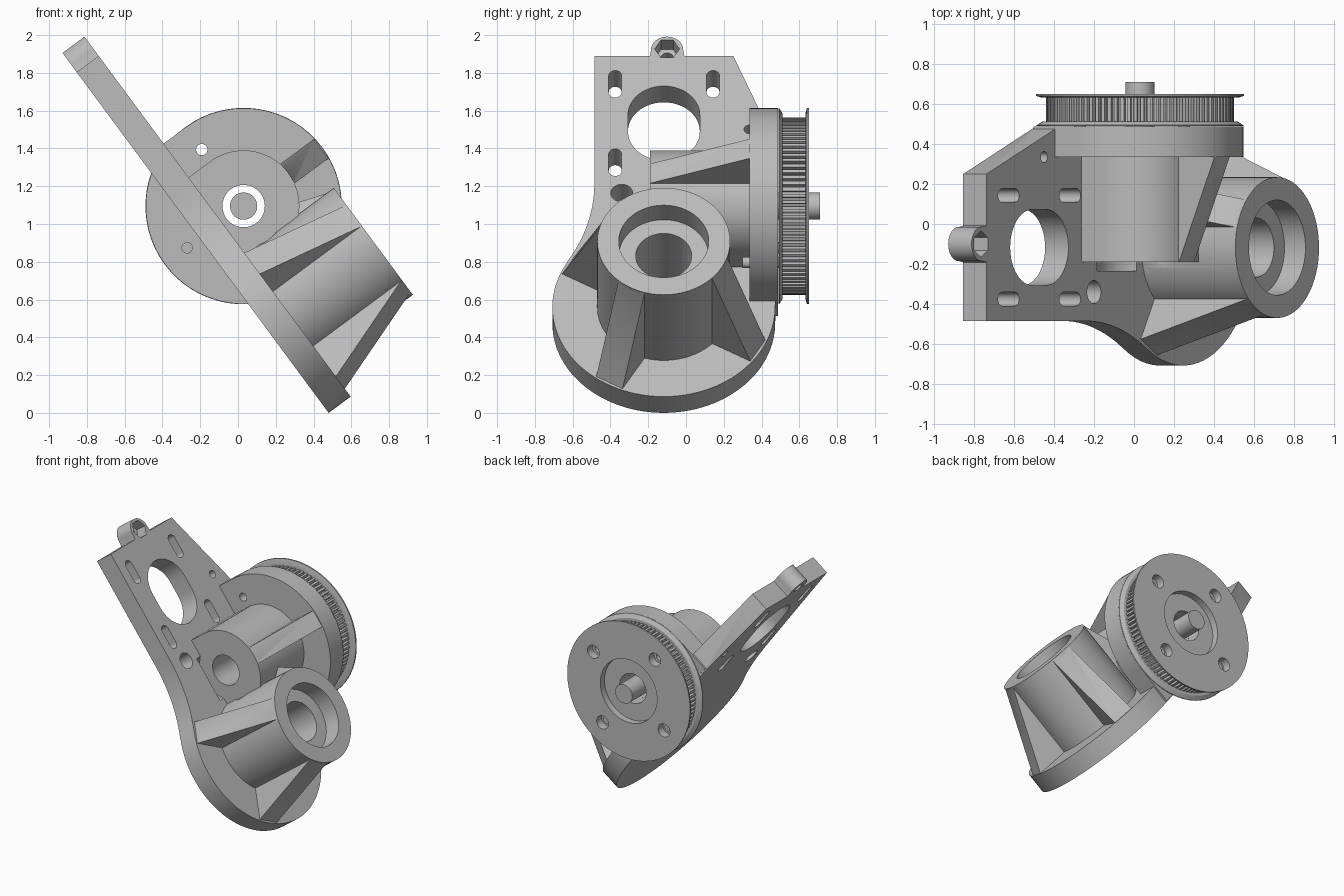
import bpy, bmesh, math
from mathutils import Matrix, Vector

cube = bpy.data.objects.get("Cube")
if cube:
    bpy.data.objects.remove(cube, do_unlink=True)

gray = bpy.data.materials.new("plain gray")
gray.use_nodes = True
COLOR = (0.5, 0.5, 0.5, 1)
gray.diffuse_color = COLOR
gray.node_tree.nodes["Principled BSDF"].inputs["Base Color"].default_value = COLOR

# Tilted frame: across the plate (y), up along the plate (u), out of the plate (n)
S, C = 0.5946, 0.804
FRAME = Matrix(((0, -S, C, 0.48), (1, 0, 0, 0), (0, C, S, 0), (0, 0, 0, 1)))
THICK = 0.145
HUB_Y, HUB_U, HUB_TOP = -0.118, 0.59, 0.73
AX_U, AX_N = 1.148, 0.289          # pulley axis


def arc(cx, cy, r, a0=0, a1=360, n=64):
    """Points on an arc; a full circle omits the repeated end."""
    full = a1 - a0 == 360
    return [(cx + r * math.cos(math.radians(a0 + (a1 - a0) * i / n)),
             cy + r * math.sin(math.radians(a0 + (a1 - a0) * i / n)))
            for i in range(n if full else n + 1)]


def slot(cy, cu, r, half):
    return arc(cy, cu + half, r, 0, 180, 24) + arc(cy, cu - half, r, 180, 360, 24)


def loft(name, rings):
    """Closed solid through matching rings of points in the tilted frame."""
    bm = bmesh.new()
    loops = [[bm.verts.new(FRAME @ Vector(p)) for p in ring] for ring in rings]
    for a, b in zip(loops, loops[1:]):
        for i in range(len(a)):
            j = (i + 1) % len(a)
            bm.faces.new((a[i], a[j], b[j], b[i]))
    bm.faces.new(loops[0])
    bm.faces.new(loops[-1])
    bmesh.ops.recalc_face_normals(bm, faces=bm.faces)
    mesh = bpy.data.meshes.new(name)
    bm.to_mesh(mesh)
    bm.free()
    mesh.materials.append(gray)
    ob = bpy.data.objects.new(name, mesh)
    bpy.context.collection.objects.link(ob)
    return ob


def out_prism(name, outline, n0, n1):
    return loft(name, [[(y, u, n) for y, u in outline] for n in (n0, n1)])


def side_prism(name, outline, y0, y1):
    return loft(name, [[(y, u, n) for u, n in outline] for y in (y0, y1)])


def round_y(name, profile):
    """Turned part on the pulley axis from (y, radius) pairs."""
    return loft(name, [[(y, u, n) for u, n in arc(AX_U, AX_N, r)] for y, r in profile])


def combine(base, others, operation):
    """Apply boolean operations and remove the helper solids."""
    for other in others:
        mod = base.modifiers.new("join", "BOOLEAN")
        mod.operation, mod.solver, mod.object = operation, "EXACT", other
        other.hide_render = True
    dg = bpy.context.evaluated_depsgraph_get()
    mesh = bpy.data.meshes.new_from_object(base.evaluated_get(dg))
    base.modifiers.clear()
    base.data = mesh
    for other in others:
        bpy.data.objects.remove(other, do_unlink=True)


def arch(r):
    """Round-topped section standing on the plate."""
    return arc(AX_U, AX_N, r, 0, 180, 40) + [(AX_U - r, 0.01), (AX_U + r, 0.01)]


# Main plate with round foot
outline = [(0.25, 2.244), (-0.485, 2.244)]
outline += arc(-1.485, 1.405, 1.0, 0, -30.9, 12)
outline += arc(HUB_Y, HUB_U, 0.59, 149, 360, 44)
outline += [(0.485, 1.0), (0.485, 1.64)]
body = out_prism("mount_body", outline, 0, THICK)

solids = []
# Nut lug on the top edge
lug = arc(-0.1, 2.285, 0.085, 0, 180, 20)
lug += [(-0.19, 2.25), (-0.205, 2.2), (0.005, 2.2), (-0.01, 2.25)]
solids.append(out_prism("nut_lug", lug, 0, THICK))
# Hub
solids.append(out_prism("hub", arc(HUB_Y, HUB_U, 0.352), 0.02, HUB_TOP))
# Four sloping hub ribs
for k in range(4):
    a = math.radians(30 + 90 * k)
    out = Vector((math.cos(a), math.sin(a)))
    out = Vector((math.sin(a), math.cos(a)))
    side = Vector((out.y, -out.x))
    rings = []
    for t in (-0.08, 0.08):
        ring = []
        for r, n in ((0.2, 0.05), (0.575, 0.05), (0.575, THICK), (0.34, HUB_TOP - 0.002), (0.2, HUB_TOP - 0.002)):
            p = Vector((HUB_Y, HUB_U)) + out * r + side * t
            ring.append((p.x, p.y, n))
        rings.append(ring)
    solids.append(loft("hub_rib", rings))
# Shaft boss, backing disc and the rib between them
solids.append(side_prism("shaft_boss", arch(0.295), -0.19, 0.4))
solids.append(side_prism("backing_disc", arch(0.518), 0.335, 0.488))
rib = ((-0.188, 0.4), (-0.188, 0.58), (0.336, 0.8), (0.4, 0.8), (0.4, 0.4))
solids.append(loft("boss_rib", [[(y, AX_U + t, n) for y, n in rib] for t in (-0.064, 0.064)]))
combine(body, solids, "UNION")

# Bores, slots and screw holes
cuts = [
    out_prism("hub_bore", arc(HUB_Y, HUB_U, 0.148), -0.1, 1),
    out_prism("bearing_seat", arc(HUB_Y, HUB_U, 0.238), HUB_TOP - 0.13, 1),
    out_prism("motor_opening", slot(-0.117, 1.8, 0.19, 0.055), -0.1, 0.3),
    out_prism("side_hole", arc(-0.34, 1.34, 0.058, n=32), -0.1, 0.3),
    out_prism("pin_hole", arc(0.335, 1.76, 0.028, n=24), -0.1, 0.3),
    out_prism("nut_pocket", arc(-0.1, 2.29, 0.066, n=6), 0.06, 0.3),
    out_prism("nut_bore", arc(-0.1, 2.29, 0.035, n=24), -0.1, 0.3),
    round_y("shaft_bore", ((-0.5, 0.112), (0.6, 0.112))),
    round_y("boss_clearance", ((-0.235, 0.221), (-0.19, 0.221))),
]
for y in (-0.375, 0.143):
    for u in (1.542, 2.058):
        cuts.append(out_prism("motor_slot", slot(y, u, 0.034, 0.055), -0.1, 0.3))


def screw_cuts(r, y0, y1):
    return [side_prism("screw_hole", arc(AX_U + 0.372 * du, AX_N + 0.372 * dn, r, n=24), y0, y1)
            for du, dn in ((1, 0), (0, 1), (-1, 0), (0, -1))]


cuts += screw_cuts(0.03, 0.3, 0.6)[:2]
combine(body, cuts, "DIFFERENCE")

# Toothed pulley ring
TEETH = 88
teeth = []
for i in range(TEETH):
    for frac, r in ((0, 0.47), (0.5, 0.47), (0.6, 0.445), (0.9, 0.445)):
        a = 2 * math.pi * (i + frac) / TEETH
        teeth.append((AX_U + r * math.cos(a), AX_N + r * math.sin(a)))
pulley = side_prism("pulley", teeth, 0.495, 0.645)
flanges = [
    round_y("inner_flange", ((0.489, 0.518), (0.494, 0.518), (0.512, 0.49))),
    round_y("outer_flange", ((0.632, 0.49), (0.64, 0.52), (0.651, 0.52))),
]
combine(pulley, flanges, "UNION")
holes = [round_y("pulley_recess", ((0.6, 0.24), (0.8, 0.24))),
         round_y("pulley_bore", ((0.4, 0.112), (0.8, 0.112)))]
combine(pulley, holes + screw_cuts(0.03, 0.4, 0.8) + screw_cuts(0.05, 0.59, 0.8), "DIFFERENCE")

# Shaft
shaft = round_y("shaft", ((0.2, 0.072), (0.71, 0.072)))

# Smooth round walls, keep edges crisp
for ob in (body, pulley, shaft):
    bpy.ops.object.select_all(action="DESELECT")
    ob.select_set(True)
    bpy.context.view_layer.objects.active = ob
    bpy.ops.object.shade_smooth_by_angle(angle=math.radians(25))
